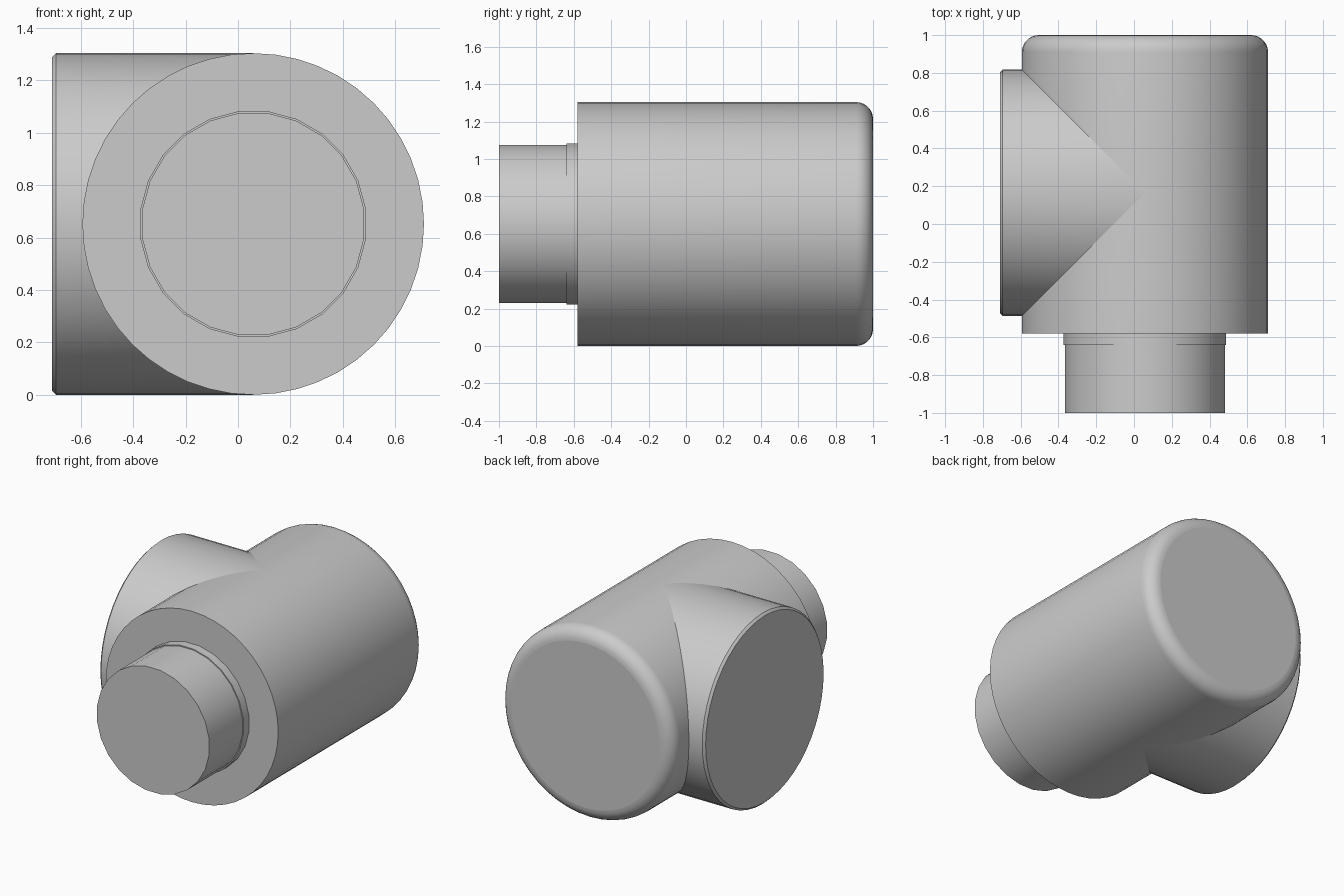
import bpy, bmesh, math
from mathutils import Vector

cube = bpy.data.objects.get("Cube")
if cube:
    bpy.data.objects.remove(cube, do_unlink=True)

R = 0.652             # shared radius of body and branch
CX, BRANCH_Y = 0.058, 0.165

grey = bpy.data.materials.new("light_grey")
grey.use_nodes = True
colour = (0.6, 0.6, 0.6, 1)
grey.diffuse_color = colour
grey.node_tree.nodes["Principled BSDF"].inputs["Base Color"].default_value = colour


def lathe(name, profile, place, sides, phase=0.0, cap_start=True):
    """Turn (distance, radius) rings; place(distance, across, up) gives the point."""
    bm = bmesh.new()
    rings = []
    for dist, rad in profile:
        ring = []
        for k in range(sides):
            a = math.tau * (k + phase) / sides
            ring.append(bm.verts.new(place(dist, rad * math.sin(a), rad * math.cos(a))))
        rings.append(ring)
    for low, high in zip(rings, rings[1:]):
        for k in range(sides):
            n = (k + 1) % sides
            bm.faces.new((low[k], low[n], high[n], high[k]))
    caps = [bm.faces.new(rings[-1])]
    if cap_start:
        caps.append(bm.faces.new(rings[0]))
    bmesh.ops.recalc_face_normals(bm, faces=bm.faces)
    # An open shell is oriented outward by its end cap
    axis = place(1, 0, 0) - place(0, 0, 0)
    if caps[0].normal.dot(axis) * (profile[-1][0] - profile[0][0]) < 0:
        bmesh.ops.reverse_faces(bm, faces=bm.faces)
    for face in bm.faces:
        face.smooth = face not in caps
    for edge in bm.edges:
        if edge.calc_face_angle(0) > math.radians(30):
            edge.smooth = False
    for cap in caps:
        for edge in cap.edges:
            edge.smooth = False
    mesh = bpy.data.meshes.new(name)
    bm.to_mesh(mesh)
    bm.free()
    mesh.materials.append(grey)
    obj = bpy.data.objects.new(name, mesh)
    bpy.context.collection.objects.link(obj)
    return obj


def along_y(dist, across, up):
    return Vector((CX + across, dist, R + up))


def along_x(dist, across, up):
    # Distance zero lies on the surface of the main body
    if dist == 0:
        return Vector((CX - math.sqrt(max(R * R - up * up, 0)), BRANCH_Y + across, R + up))
    return Vector((-dist, BRANCH_Y + across, R + up))


# Main body with a rounded back rim
fillet, steps = 0.09, 7
body = [(-0.58, R)]
for i in range(steps + 1):
    t = math.pi / 2 * i / steps
    body.append((1 - fillet + fillet * math.sin(t), R - fillet + fillet * math.cos(t)))
lathe("main_body", body, along_y, 48)

# Side branch, mitred onto the body, with a small chamfer at its end
lathe("side_branch", [(0, R), (0.695, R), (0.71, R - 0.015)], along_x, 48, cap_start=False)

# Collar and neck at the front
lathe("collar", [(-0.57, 0.434), (-0.64, 0.434)], along_y, 24, 0.5)
lathe("neck", [(-0.63, 0.427), (-1.0, 0.427)], along_y, 24, 0.5)
